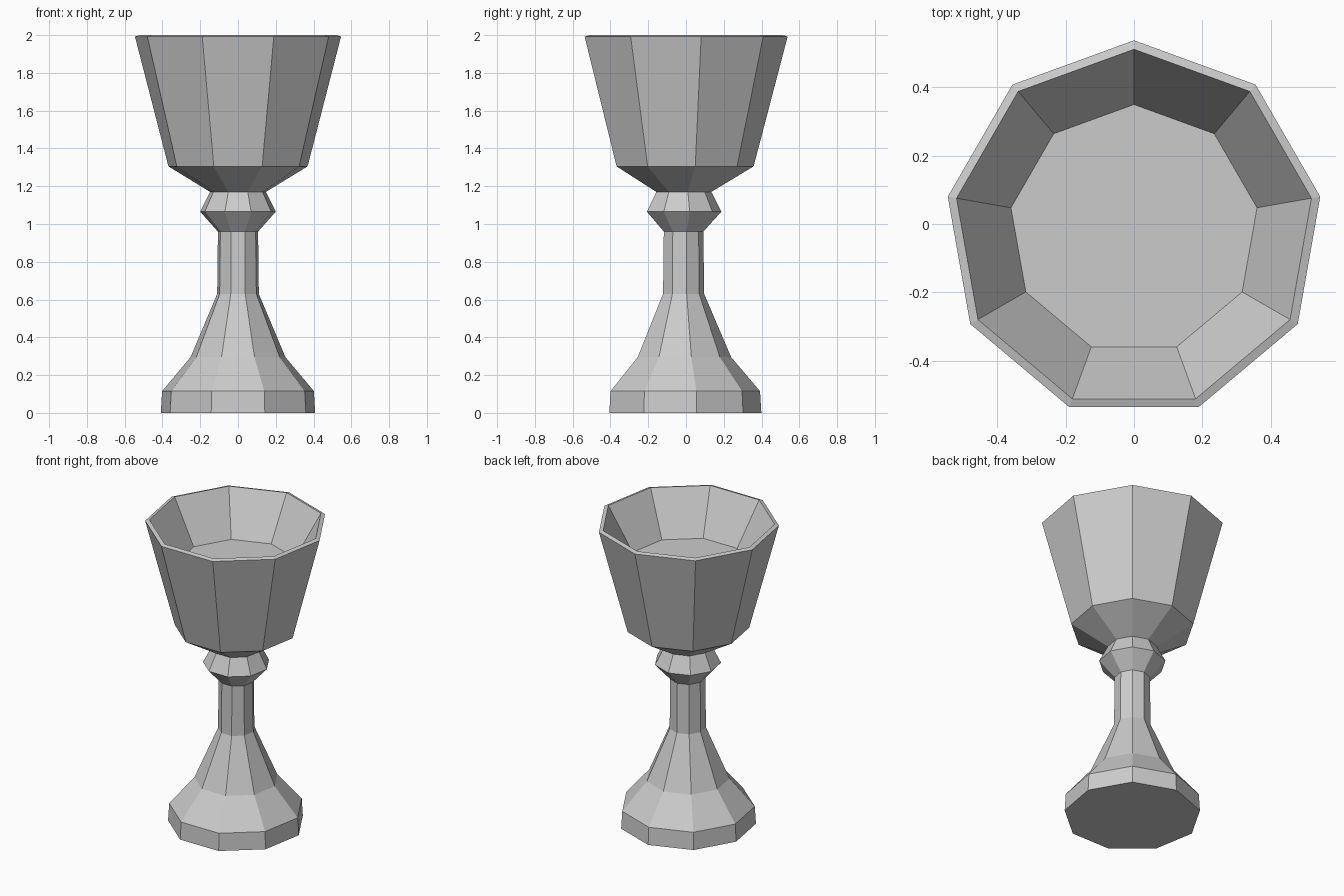
import bpy, bmesh
from math import cos, sin, pi

if "Cube" in bpy.data.objects:
    bpy.data.objects.remove(bpy.data.objects["Cube"])

SIDES = 9
CENTRE_Y = -0.016   # centres the odd-sided outline on its bounds


def lathe(name, profile):
    """Closed faceted solid from a (radius, height) profile."""
    bm = bmesh.new()
    rings = []
    for r, z in profile:
        angles = [pi / 2 + 2 * pi * i / SIDES for i in range(SIDES)]
        rings.append([bm.verts.new((r * cos(a), r * sin(a) + CENTRE_Y, z)) for a in angles])
    for low, high in zip(rings, rings[1:]):
        for i in range(SIDES):
            j = (i + 1) % SIDES
            bm.faces.new((low[i], low[j], high[j], high[i]))
    bm.faces.new(rings[0][::-1])
    bm.faces.new(rings[-1])
    bmesh.ops.recalc_face_normals(bm, faces=bm.faces)
    mesh = bpy.data.meshes.new(name)
    bm.to_mesh(mesh)
    bm.free()
    obj = bpy.data.objects.new(name, mesh)
    bpy.context.collection.objects.link(obj)
    return obj


# One continuous solid: foot, stem, knot, cup, rim, then down to the inner floor
lathe("goblet", [
    (0.415, 0.0), (0.408, 0.115),                    # foot
    (0.255, 0.295), (0.112, 0.63), (0.108, 0.96),    # flared stem
    (0.203, 1.065), (0.15, 1.17),                    # knot
    (0.374, 1.305), (0.554, 1.992),                  # cup outside
    (0.528, 2.0), (0.366, 1.72),                     # rim and inside
])
